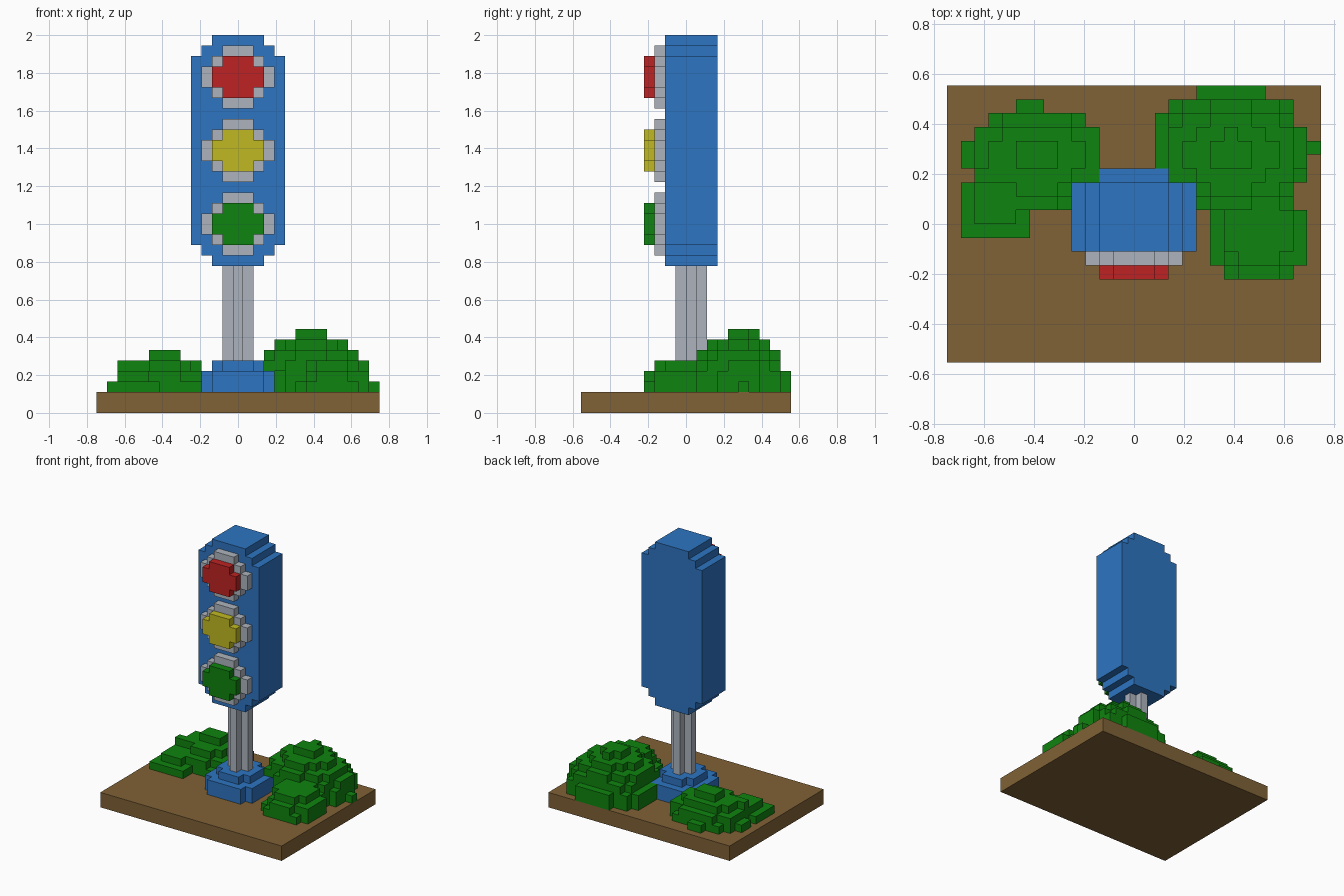
import bpy, bmesh
from mathutils import Vector

cube = bpy.data.objects.get("Cube")
if cube:
    bpy.data.objects.remove(cube, do_unlink=True)

U = 2 / 36  # size of one block


def material(name, rgb):
    lin = [((c / 255 + 0.055) / 1.055) ** 2.4 for c in rgb] + [1]
    m = bpy.data.materials.new(name)
    m.use_nodes = True
    m.diffuse_color = lin
    m.node_tree.nodes["Principled BSDF"].inputs["Base Color"].default_value = lin
    return m


BLUE = material("blue", (45, 117, 194))
GREY = material("grey", (174, 180, 190))
RED = material("red", (190, 34, 34))
YELLOW = material("yellow", (192, 186, 34))
GREEN = material("green", (15, 132, 15))
BROWN = material("brown", (128, 98, 54))


def blocks(name, mat, boxes):
    """Union of block-grid boxes (x0, x1, y0, y1, z0, z1) as one clean shell."""
    cells = set()
    for x0, x1, y0, y1, z0, z1 in boxes:
        for i in range(round(x1 - x0)):
            for y in range(y0, y1):
                for z in range(z0, z1):
                    cells.add((x0 + i, y, z))
    bm = bmesh.new()
    verts = {}

    def vert(p):
        if p not in verts:
            verts[p] = bm.verts.new(Vector(p) * U)
        return verts[p]

    for c in cells:
        for axis in range(3):
            for side in (0, 1):
                n = list(c)
                n[axis] += 2 * side - 1
                if tuple(n) in cells:
                    continue
                a, b = (axis + 1) % 3, (axis + 2) % 3
                loop = []
                for da, db in ((0, 0), (1, 0), (1, 1), (0, 1)):
                    p = list(c)
                    p[axis] += side
                    p[a] += da
                    p[b] += db
                    loop.append(vert(tuple(p)))
                bm.faces.new(loop if side else loop[::-1])
    # merge the flat block faces
    bmesh.ops.dissolve_limit(bm, angle_limit=0.01, verts=bm.verts[:], edges=bm.edges[:])
    me = bpy.data.meshes.new(name)
    bm.to_mesh(me)
    bm.free()
    me.materials.append(mat)
    ob = bpy.data.objects.new(name, me)
    bpy.context.collection.objects.link(ob)
    return ob


def layers(*tiers):
    """Each tier: z0, z1 and its rows (y0, y1, x0, x1)."""
    return [(x0, x1, y0, y1, z0, z1) for z0, z1, rows in tiers for y0, y1, x0, x1 in rows]


# Ground slab
blocks("ground_slab", BROWN, [(-13.5, 13.5, -10, 10, 0, 2)])

# Stepped foot and pole
blocks("pole_foot", BLUE, layers(
    (2, 4, [(-3, 4, -2.5, 2.5), (-2, 3, -3.5, 3.5)]),
    (4, 5, [(-2, 3, -1.5, 1.5), (-1, 2, -2.5, 2.5)])))
blocks("pole", GREY, layers((5, 14, [(-1, 2, -0.5, 0.5), (0, 1, -1.5, 1.5)])))

# Signal housing with stepped ends
blocks("signal_housing", BLUE, [(-w, w, -2, 3, z0, z1) for w, z0, z1 in
                                ((4.5, 16, 34), (3.5, 15, 35), (2.5, 14, 36))])

# Three lamps, each a rim and a lens
for name, mat, zc in (("red", RED, 32), ("yellow", YELLOW, 25), ("green", GREEN, 18)):
    rim = []
    for lo, hi in ((-3, -2), (2, 3)):
        rim.append((-1.5, 1.5, -3, -2, zc + lo, zc + hi))
    for x in (-3.5, 2.5):
        rim.append((x, x + 1, -3, -2, zc - 1, zc + 1))
    for x in (-2.5, 1.5):
        for z in (-2, 1):
            rim.append((x, x + 1, -3, -2, zc + z, zc + z + 1))
    blocks(name + "_lamp_rim", GREY, rim)
    blocks(name + "_lamp_lens", mat, [(-1.5, 1.5, -4, -2, zc - 2, zc + 2),
                                      (-2.5, 2.5, -4, -2, zc - 1, zc + 1)])

# Large bush
blocks("large_bush", GREEN, layers(
    (2, 3, [(5, 6, 12.5, 13.5)]),
    (2, 4, [(9, 10, 4.5, 9.5), (8, 9, 2.5, 11.5), (7, 8, 1.5, 11.5),
            (3, 7, 1.5, 12.5), (1, 3, 4.5, 11.5)]),
    (4, 5, [(8, 9, 3.5, 10.5), (7, 8, 2.5, 11.5), (4, 7, 2.5, 12.5),
            (2, 4, 2.5, 11.5), (1, 2, 4.5, 10.5)]),
    (5, 6, [(8, 9, 5.5, 8.5), (7, 8, 3.5, 10.5), (3, 7, 2.5, 11.5),
            (2, 3, 3.5, 10.5), (1, 2, 5.5, 8.5)]),
    (6, 7, [(7, 8, 5.5, 8.5), (6, 7, 4.5, 9.5), (4, 6, 3.5, 10.5),
            (3, 4, 4.5, 9.5), (2, 3, 5.5, 8.5)]),
    (7, 8, [(6, 7, 6.5, 7.5), (4, 6, 5.5, 8.5)])))

# Small bush in front of the large one
blocks("front_bush", GREEN, layers(
    (2, 3, [(-3, 1, 5.5, 12.5), (-4, -3, 6.5, 11.5)]),
    (3, 4, [(-3, 1, 6.5, 12.5), (-4, -3, 7.5, 10.5)]),
    (4, 5, [(-2, 1, 6.5, 11.5), (-3, -2, 7.5, 10.5)])))

# Low bush on the other side
blocks("low_bush", GREEN, layers(
    (2, 3, [(8, 9, -8.5, -6.5), (7, 8, -10.5, -3.5), (6, 7, -11.5, -2.5),
            (4, 6, -12.5, -2.5), (3, 4, -11.5, -2.5), (1, 3, -12.5, -3.5),
            (-1, 1, -12.5, -7.5)]),
    (3, 4, [(7, 8, -9.5, -4.5), (3, 7, -11.5, -2.5), (2, 3, -11.5, -3.5),
            (1, 2, -11.5, -5.5), (0, 1, -11.5, -8.5)]),
    (4, 5, [(6, 7, -9.5, -4.5), (4, 6, -10.5, -3.5), (3, 4, -11.5, -4.5),
            (2, 3, -8.5, -5.5)]),
    (5, 6, [(4, 6, -8.5, -5.5)])))
